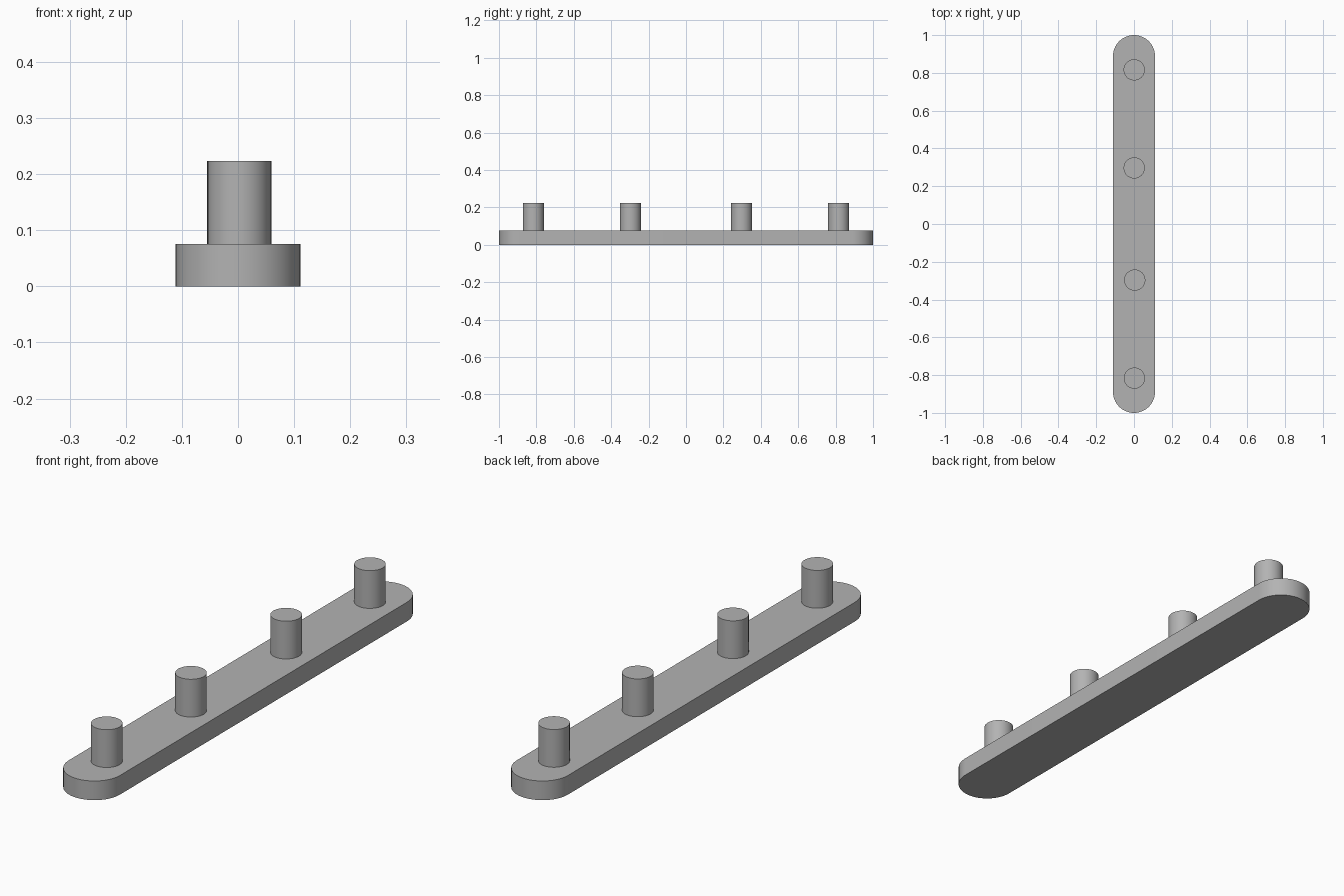
import bpy, bmesh, math

if "Cube" in bpy.data.objects:
    bpy.data.objects.remove(bpy.data.objects["Cube"])

grey = bpy.data.materials.new("plain grey")
grey.diffuse_color = (0.45, 0.45, 0.45, 1)
grey.use_nodes = True
grey.node_tree.nodes["Principled BSDF"].inputs["Base Color"].default_value = grey.diffuse_color


def extrude_outline(name, outline, z0, z1):
    """Solid prism from a closed outline, smooth on its curved sides."""
    bm = bmesh.new()
    base = bm.faces.new([bm.verts.new((x, y, z0)) for x, y in outline])
    top = bmesh.ops.extrude_face_region(bm, geom=[base])["geom"]
    bmesh.ops.translate(bm, vec=(0, 0, z1 - z0),
                        verts=[v for v in top if isinstance(v, bmesh.types.BMVert)])
    bmesh.ops.recalc_face_normals(bm, faces=bm.faces)
    mesh = bpy.data.meshes.new(name)
    bm.to_mesh(mesh)
    bm.free()
    mesh.materials.append(grey)
    ob = bpy.data.objects.new(name, mesh)
    bpy.context.collection.objects.link(ob)
    bpy.ops.object.select_all(action='DESELECT')
    ob.select_set(True)
    bpy.context.view_layer.objects.active = ob
    bpy.ops.object.shade_smooth_by_angle(angle=math.radians(30))


def arc(cx, cy, r, start, sweep, count):
    return [(cx + r * math.cos(start + sweep * i / count),
             cy + r * math.sin(start + sweep * i / count)) for i in range(count + 1)]


# Base bar with fully rounded ends
R, HEIGHT = 0.111, 0.075
extrude_outline("base_bar",
                arc(0, 1 - R, R, 0, math.pi, 32) + arc(0, R - 1, R, math.pi, math.pi, 32),
                0, HEIGHT)

# Four upright pegs
for i, (x, y) in enumerate([(0.002, -0.816), (0.004, -0.297), (0.001, 0.297), (0.001, 0.816)]):
    extrude_outline(f"peg_{i + 1}", arc(x, y, 0.056, 0, 2 * math.pi, 48)[:-1], HEIGHT, 0.223)
